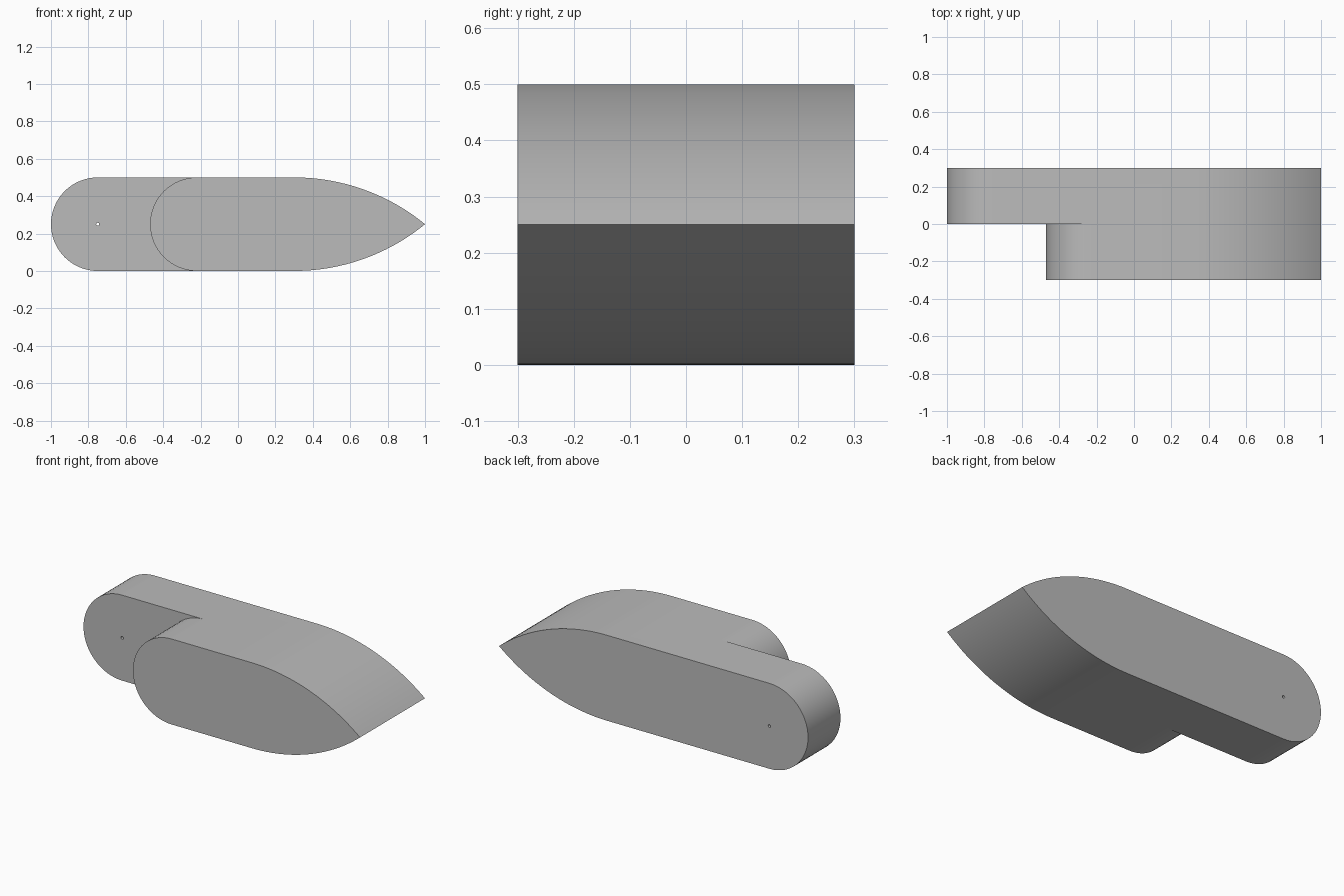
import bpy
import bmesh
from math import cos, sin, pi, asin, radians

old = bpy.data.objects.get("Cube")
if old:
    bpy.data.objects.remove(old)

R = 0.25             # half height, also the radius of the round ends
BACK_X = -0.75       # centre of the long half's round end
FRONT_X = -0.22      # centre of the short half's round end
NOSE_X = 0.3         # where the pointed nose begins
HALF_DEPTH = 0.3

grey = bpy.data.materials.new("plain grey")
grey.use_nodes = True
colour = (0.5, 0.5, 0.5, 1)
grey.diffuse_color = colour
grey.node_tree.nodes["Principled BSDF"].inputs["Base Color"].default_value = colour


def arc(cx, cz, r, start, end, n):
    """Points along an arc in the xz plane."""
    return [(cx + r * cos(start + (end - start) * i / n),
             cz + r * sin(start + (end - start) * i / n)) for i in range(n + 1)]


def extrude(name, outline, y0, y1):
    """Prism from an xz outline, between two depths."""
    bm = bmesh.new()
    face = bm.faces.new([bm.verts.new((x, y0, z)) for x, z in outline])
    new = bmesh.ops.extrude_face_region(bm, geom=[face])["geom"]
    verts = [v for v in new if isinstance(v, bmesh.types.BMVert)]
    bmesh.ops.translate(bm, verts=verts, vec=(0, y1 - y0, 0))
    bmesh.ops.recalc_face_normals(bm, faces=bm.faces)
    mesh = bpy.data.meshes.new(name)
    bm.to_mesh(mesh)
    bm.free()
    mesh.materials.append(grey)
    obj = bpy.data.objects.new(name, mesh)
    bpy.context.collection.objects.link(obj)
    return obj


def cut(obj, cutter):
    """Subtract the cutter from the object and discard it."""
    cutter.hide_render = True
    mod = obj.modifiers.new("cut", 'BOOLEAN')
    mod.operation = 'DIFFERENCE'
    mod.solver = 'EXACT'
    mod.object = cutter
    bpy.ops.object.modifier_apply(modifier=mod.name)
    bpy.data.objects.remove(cutter)


# Body: round end on the right, pointed nose made of two arcs on the left
length = 1 - NOSE_X
nose_r = (length ** 2 + R ** 2) / (2 * R)
sweep = asin(length / nose_r)
upper = arc(NOSE_X, 2 * R - nose_r, nose_r, pi / 2, pi / 2 - sweep, 24)
lower = [(x, 2 * R - z) for x, z in reversed(upper[:-1])]
round_end = arc(BACK_X, R, R, -pi / 2, -3 * pi / 2, 32)
body = extrude("link_body", upper + lower + round_end, -HALF_DEPTH, HALF_DEPTH)

bpy.ops.object.select_all(action='DESELECT')
body.select_set(True)
bpy.context.view_layer.objects.active = body

# Step: the front half stops short with its own round end
step = arc(FRONT_X, R, R, -pi / 2, -3 * pi / 2, 32)
step += [(FRONT_X, 0.6), (-1.2, 0.6), (-1.2, -0.1), (FRONT_X, -0.1)]
cut(body, extrude("step_cutter", step, -0.4, 0))

# Small pivot hole through the remaining tongue
hole = arc(BACK_X, R, 0.008, 0, 2 * pi, 16)[:-1]
cut(body, extrude("hole_cutter", hole, -0.1, 0.4))

bpy.ops.object.shade_smooth_by_angle(angle=radians(30))
